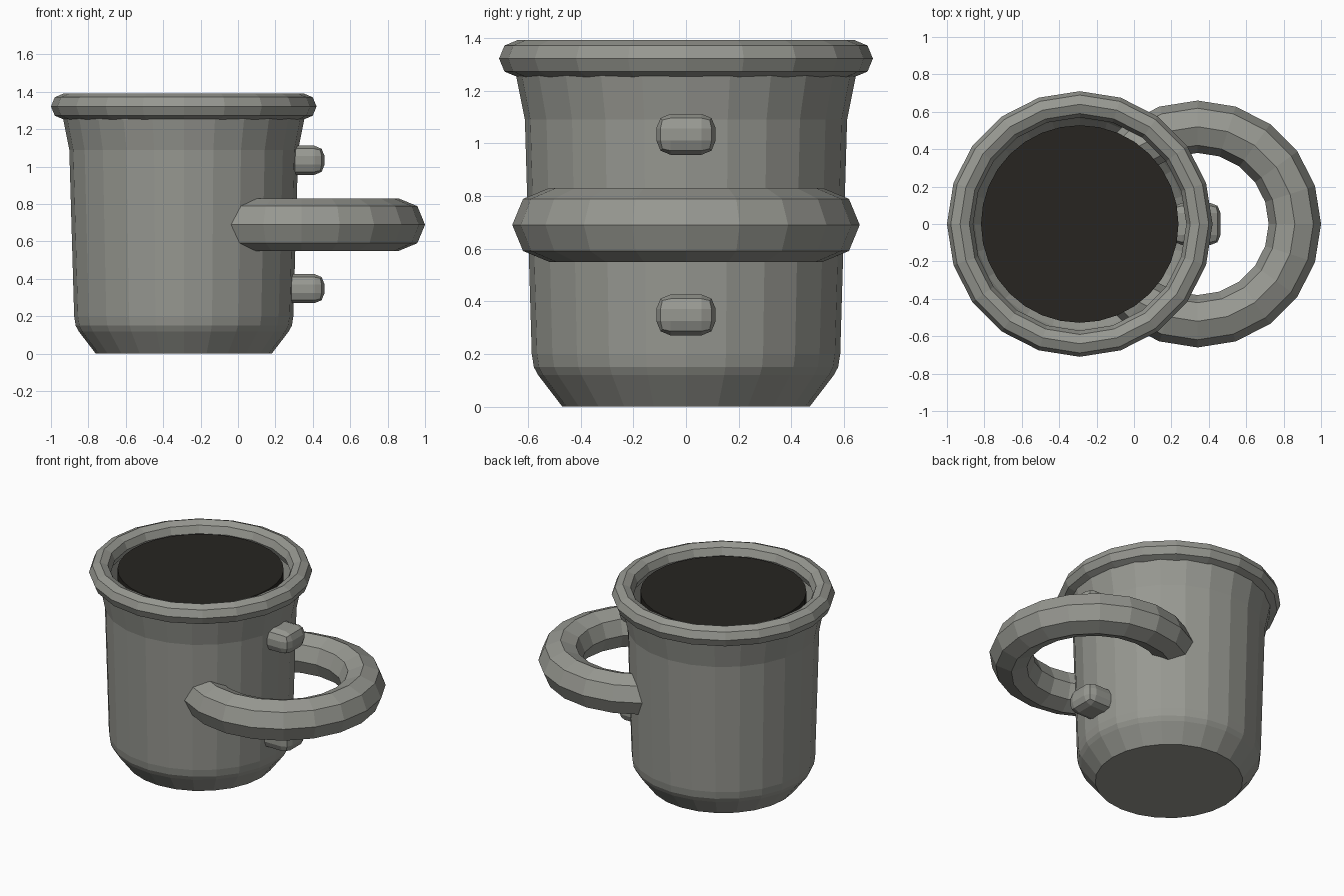
import bpy, bmesh
from math import cos, sin, pi

if "Cube" in bpy.data.objects:
    bpy.data.objects.remove(bpy.data.objects["Cube"])

CX = -0.29  # mug axis


def material(name, color):
    mat = bpy.data.materials.new(name)
    mat.diffuse_color = (*color, 1)
    mat.use_nodes = True
    mat.node_tree.nodes["Principled BSDF"].inputs["Base Color"].default_value = mat.diffuse_color
    return mat


METAL = material("dark_metal", (0.31, 0.315, 0.285))
DRINK = material("dark_drink", (0.02, 0.018, 0.015))


def make_object(name, bm, location, mat=METAL):
    mesh = bpy.data.meshes.new(name)
    bm.to_mesh(mesh)
    bm.free()
    mesh.materials.append(mat)
    obj = bpy.data.objects.new(name, mesh)
    obj.location = location
    bpy.context.collection.objects.link(obj)
    return obj


def lathe(name, profile, sides, location, closed=False, capped=False, mat=METAL):
    """Revolve (radius, height) points around z; list them bottom to top."""
    bm = bmesh.new()
    rings = [[bm.verts.new((r * cos(2 * pi * i / sides), r * sin(2 * pi * i / sides), z))
              for i in range(sides)] for r, z in profile]
    pairs = list(zip(rings, rings[1:]))
    if closed:
        pairs.append((rings[-1], rings[0]))
    for a, b in pairs:
        for i in range(sides):
            j = (i + 1) % sides
            bm.faces.new((a[i], a[j], b[j], b[i]))
    if capped:
        bm.faces.new(rings[0][::-1])
        bm.faces.new(rings[-1])
    return make_object(name, bm, location, mat)


def torus(name, major, minor, sides, tube_sides, location):
    profile = [(major + minor * cos(2 * pi * k / tube_sides), minor * sin(2 * pi * k / tube_sides))
               for k in range(tube_sides)]
    return lathe(name, profile, sides, location, closed=True)


# Open cup wall with chamfered foot and flared mouth
lathe("cup_wall", [(0.47, 0), (0.562, 0.12), (0.578, 0.15), (0.586, 0.2),
                   (0.612, 1.09), (0.648, 1.27), (0.65, 1.31)], 24, (CX, 0, 0))

# Cup floor, a single disc facing up into the cup
bm = bmesh.new()
bmesh.ops.create_circle(bm, cap_ends=True, segments=24, radius=0.47)
for face in bm.faces:
    face.normal_update()
    if face.normal.z < 0:
        face.normal_flip()
make_object("cup_floor", bm, (CX, 0, 0))

# Rolled lip and ring handle
torus("rim", 0.64, 0.07, 20, 8, (CX, 0, 1.322))
torus("handle", 0.52, 0.14, 20, 8, (0.34, 0, 0.69))

# Dark drink surface
lathe("drink", [(0.528, -0.08), (0.528, 0)], 32, (CX, 0, 1.338), capped=True, mat=DRINK)

# Rounded studs above and below the handle
for name, z in (("upper_stud", 1.034), ("lower_stud", 0.348)):
    bm = bmesh.new()
    bmesh.ops.create_cube(bm, size=1)
    bmesh.ops.scale(bm, vec=(0.26, 0.226, 0.156), verts=bm.verts)
    stud = make_object(name, bm, (0.333, 0, z))
    bevel = stud.modifiers.new("Bevel", "BEVEL")
    bevel.width = 0.055
    bevel.segments = 2
